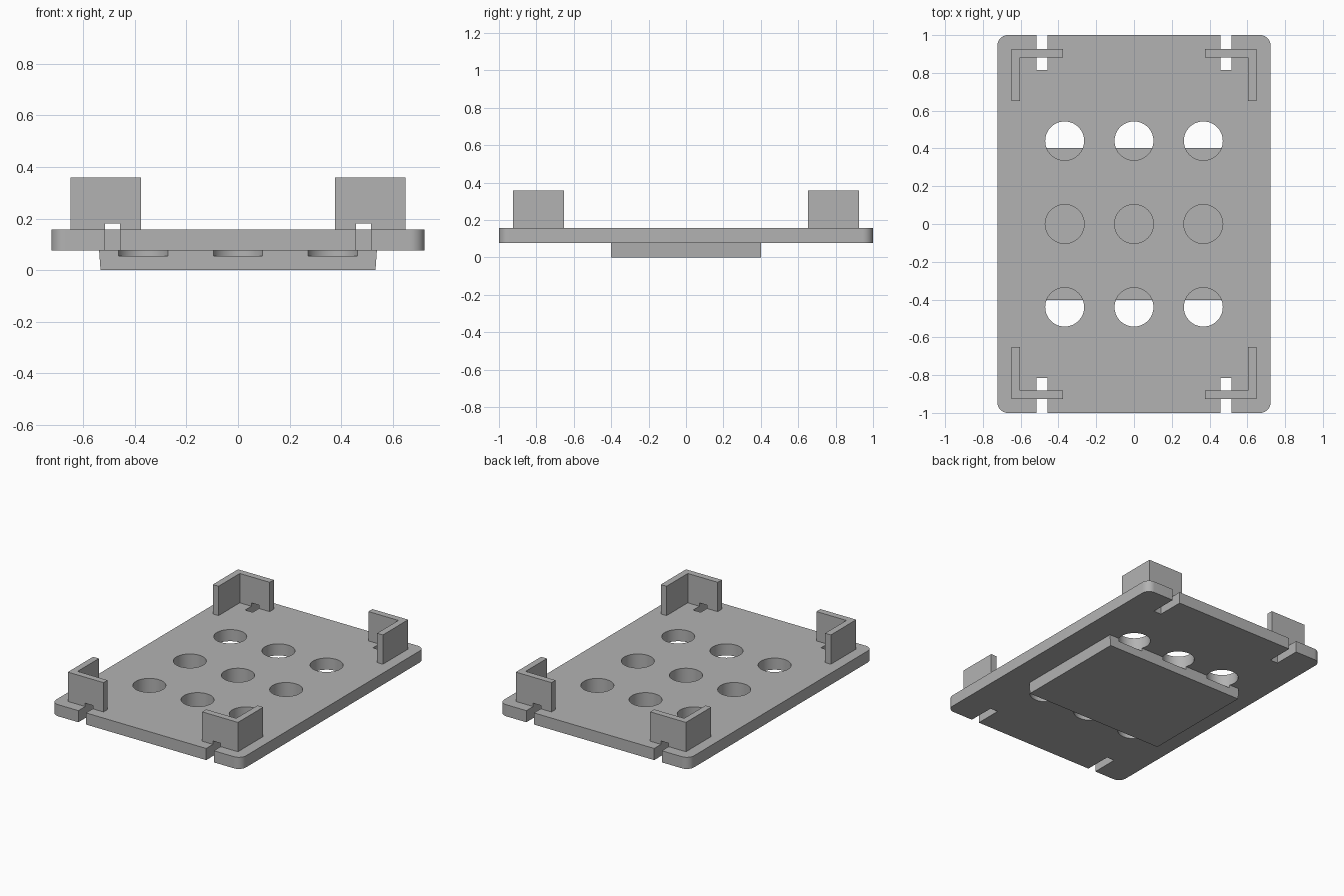
import bpy
import bmesh
from math import cos, sin, pi

if "Cube" in bpy.data.objects:
    bpy.data.objects.remove(bpy.data.objects["Cube"], do_unlink=True)

# Single plain grey
grey = bpy.data.materials.new("plain grey")
grey.use_nodes = True
colour = (0.45, 0.45, 0.45, 1)
grey.diffuse_color = colour
grey.node_tree.nodes["Principled BSDF"].inputs["Base Color"].default_value = colour

BASE_Z, DECK_Z, WALL_Z = 0.077, 0.157, 0.359
MIRRORS = [(sx, sy) for sx in (-1, 1) for sy in (-1, 1)]


def prism(name, outline, z0, z1, bottom_scale=1.0):
    """Extrude an xy outline from z0 to z1, optionally narrowing x at the bottom."""
    bm = bmesh.new()
    low = [bm.verts.new((x * bottom_scale, y, z0)) for x, y in outline]
    top = [bm.verts.new((x, y, z1)) for x, y in outline]
    bm.faces.new(low[::-1])
    bm.faces.new(top)
    n = len(outline)
    for i in range(n):
        j = (i + 1) % n
        bm.faces.new((low[i], low[j], top[j], top[i]))
    bmesh.ops.recalc_face_normals(bm, faces=bm.faces)
    mesh = bpy.data.meshes.new(name)
    bm.to_mesh(mesh)
    bm.free()
    obj = bpy.data.objects.new(name, mesh)
    mesh.materials.append(grey)
    bpy.context.collection.objects.link(obj)
    return obj


def rect(x0, x1, y0, y1):
    return [(x0, y0), (x1, y0), (x1, y1), (x0, y1)]


def rounded_rect(hx, hy, r, steps=10):
    points = []
    for k, (sx, sy) in enumerate([(1, 1), (-1, 1), (-1, -1), (1, -1)]):
        for i in range(steps + 1):
            a = (k + i / steps) * pi / 2
            points.append((sx * (hx - r) + r * cos(a), sy * (hy - r) + r * sin(a)))
    return points


def circle(cx, cy, r, n=64):
    return [(cx + r * cos(2 * pi * i / n), cy + r * sin(2 * pi * i / n)) for i in range(n)]


def select_only(obj):
    bpy.ops.object.select_all(action='DESELECT')
    obj.select_set(True)
    bpy.context.view_layer.objects.active = obj


def cut(obj, cutters):
    select_only(obj)
    for cutter in cutters:
        mod = obj.modifiers.new("cut", 'BOOLEAN')
        mod.operation = 'DIFFERENCE'
        mod.solver = 'EXACT'
        mod.object = cutter
        bpy.ops.object.modifier_apply(modifier=mod.name)


# Cutters for the hole grid and the edge slots
holes = [prism("hole_cutter", circle(x, y, 0.103), 0.056, 0.3)
         for x in (-0.367, 0, 0.367) for y in (-0.44, 0, 0.44)]
slots = [prism("slot_cutter", [(sx * x, sy * y) for x, y in rect(0.458, 0.516, 0.814, 1.1)],
               0.02, 0.18) for sx, sy in MIRRORS]
for cutter in holes + slots:
    cutter.hide_render = True

# Main plate with through holes and slots
plate = prism("base_plate", rounded_rect(0.723, 1.0, 0.055), BASE_Z, DECK_Z)
cut(plate, holes + slots)

# Lower slab, with shallow pockets under the holes
slab = prism("lower_slab", rect(-0.538, 0.538, -0.402, 0.402), 0, BASE_Z, 0.99)
cut(slab, holes)

# L-shaped corner brackets, notched over the slots
corner = [(0.376, 0.926), (0.648, 0.926), (0.648, 0.651),
          (0.604, 0.651), (0.604, 0.882), (0.376, 0.882)]
brackets = []
for (sx, sy), slot in zip(MIRRORS, slots):
    name = ("back" if sy > 0 else "front") + ("_left" if sx > 0 else "_right")
    bracket = prism(name + "_bracket", [(sx * x, sy * y) for x, y in corner], DECK_Z, WALL_Z)
    cut(bracket, [slot])
    brackets.append(bracket)

for cutter in holes + slots:
    bpy.data.objects.remove(cutter, do_unlink=True)

# Smooth the round walls, keep the corners crisp
for part in [plate, slab] + brackets:
    select_only(part)
    bpy.ops.object.shade_smooth_by_angle(angle=pi / 6)
